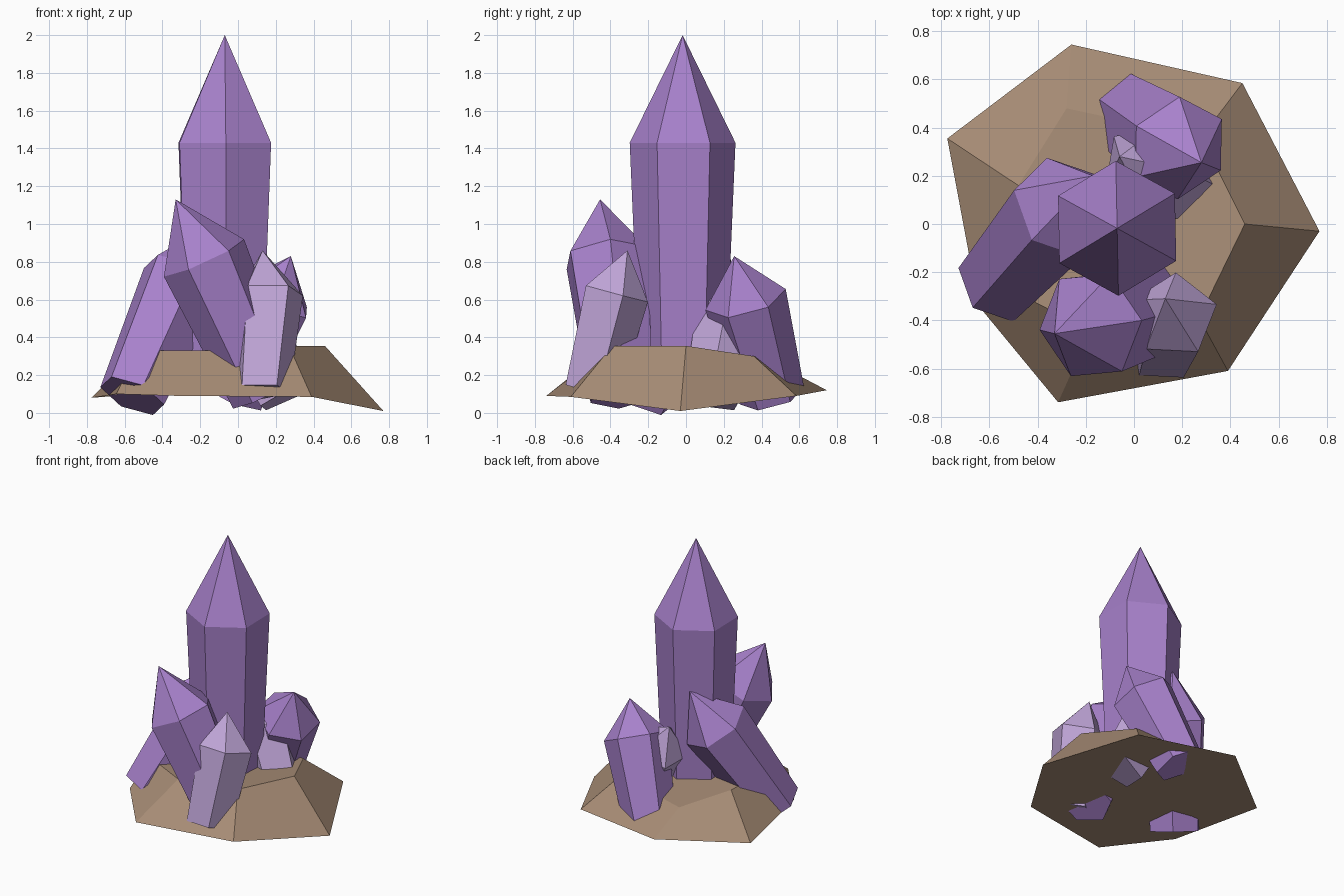
import bpy, bmesh, math
from mathutils import Vector

if "Cube" in bpy.data.objects:
    bpy.data.objects.remove(bpy.data.objects["Cube"])


def material(name, rgb):
    m = bpy.data.materials.new(name)
    m.diffuse_color = (*rgb, 1)
    m.use_nodes = True
    m.node_tree.nodes["Principled BSDF"].inputs["Base Color"].default_value = m.diffuse_color
    return m


PURPLE = material("purple", (0.39, 0.22, 0.60))
LILAC = material("pale_lilac", (0.53, 0.38, 0.69))
BROWN = material("rock_brown", (0.39, 0.265, 0.18))


def finish(bm, name, mat):
    bmesh.ops.recalc_face_normals(bm, faces=bm.faces)
    me = bpy.data.meshes.new(name)
    bm.to_mesh(me)
    bm.free()
    me.materials.append(mat)
    ob = bpy.data.objects.new(name, me)
    bpy.context.collection.objects.link(ob)
    return ob


def bridge(bm, a, b):
    n = len(a)
    for i in range(n):
        j = (i + 1) % n
        bm.faces.new((a[i], a[j], b[j], b[i]))


def crystal(name, mat, base, shoulder, tip, r, ref, sides=6, taper=0.8):
    """Tapered prism from base to shoulder, ending in a point; one corner faces ref."""
    base, shoulder, tip = Vector(base), Vector(shoulder), Vector(tip)
    n = (tip - base).normalized()
    u = Vector(ref)
    u = (u - n * u.dot(n)).normalized()
    v = n.cross(u)
    bm = bmesh.new()

    def ring(c, rad):
        return [bm.verts.new(c + rad * (u * math.cos(t) + v * math.sin(t)))
                for t in (2 * math.pi * i / sides for i in range(sides))]

    low, high = ring(base, r * taper), ring(shoulder, r)
    top = bm.verts.new(tip)
    bm.faces.new(low)
    bridge(bm, low, high)
    for i in range(sides):
        bm.faces.new((high[i], high[(i + 1) % sides], top))
    return finish(bm, name, mat)


# rock base: irregular seven-sided mound
outer = [(0.77, -0.03, 0.01), (0.45, 0.585, 0.09), (-0.26, 0.745, 0.12),
         (-0.775, 0.355, 0.08), (-0.645, -0.34, 0.10), (-0.315, -0.74, 0.09),
         (0.39, -0.61, 0.085)]
inner = [(0.46, 0.0, 0.355), (0.28, 0.36, 0.30), (-0.28, 0.48, 0.26),
         (-0.48, 0.16, 0.32), (-0.53, -0.265, 0.33), (-0.18, -0.44, 0.33),
         (0.27, -0.39, 0.355)]
bm = bmesh.new()
lo = [bm.verts.new(p) for p in outer]
hi = [bm.verts.new(p) for p in inner]
bridge(bm, lo, hi)
bm.faces.new(lo)
bm.faces.new(hi)
finish(bm, "rock_base", BROWN)

# crystals
crystal("main_crystal", PURPLE, (-0.07, -0.018, 0.12), (-0.07, -0.018, 1.43),
        (-0.07, -0.018, 2.0), 0.28, (-0.02, 1, 0))
crystal("front_crystal", PURPLE, (0.14, -0.34, 0.10), (-0.18, -0.42, 0.82),
        (-0.33, -0.455, 1.13), 0.235, (-0.21, -0.02, -0.09), taper=0.78)
crystal("left_crystal", PURPLE, (-0.56, -0.24, 0.09), (-0.287, 0.068, 0.71),
        (-0.17, 0.20, 0.98), 0.23, (-0.19, 0.087, 0.09))
crystal("back_crystal", PURPLE, (-0.02, 0.455, 0.09), (0.185, 0.315, 0.60),
        (0.28, 0.255, 0.83), 0.22, (0.01, 0.21, 0.07))
crystal("pale_front_crystal", LILAC, (0.12, -0.51, 0.115), (0.165, -0.38, 0.635),
        (0.13, -0.31, 0.86), 0.185, (0.05, 1, 0), sides=5, taper=0.85)
crystal("pale_back_crystal", LILAC, (0.25, 0.15, 0.085), (0.035, 0.24, 0.53),
        (-0.06, 0.28, 0.72), 0.19, (0.2, -1, 0.1), sides=5, taper=0.85)
